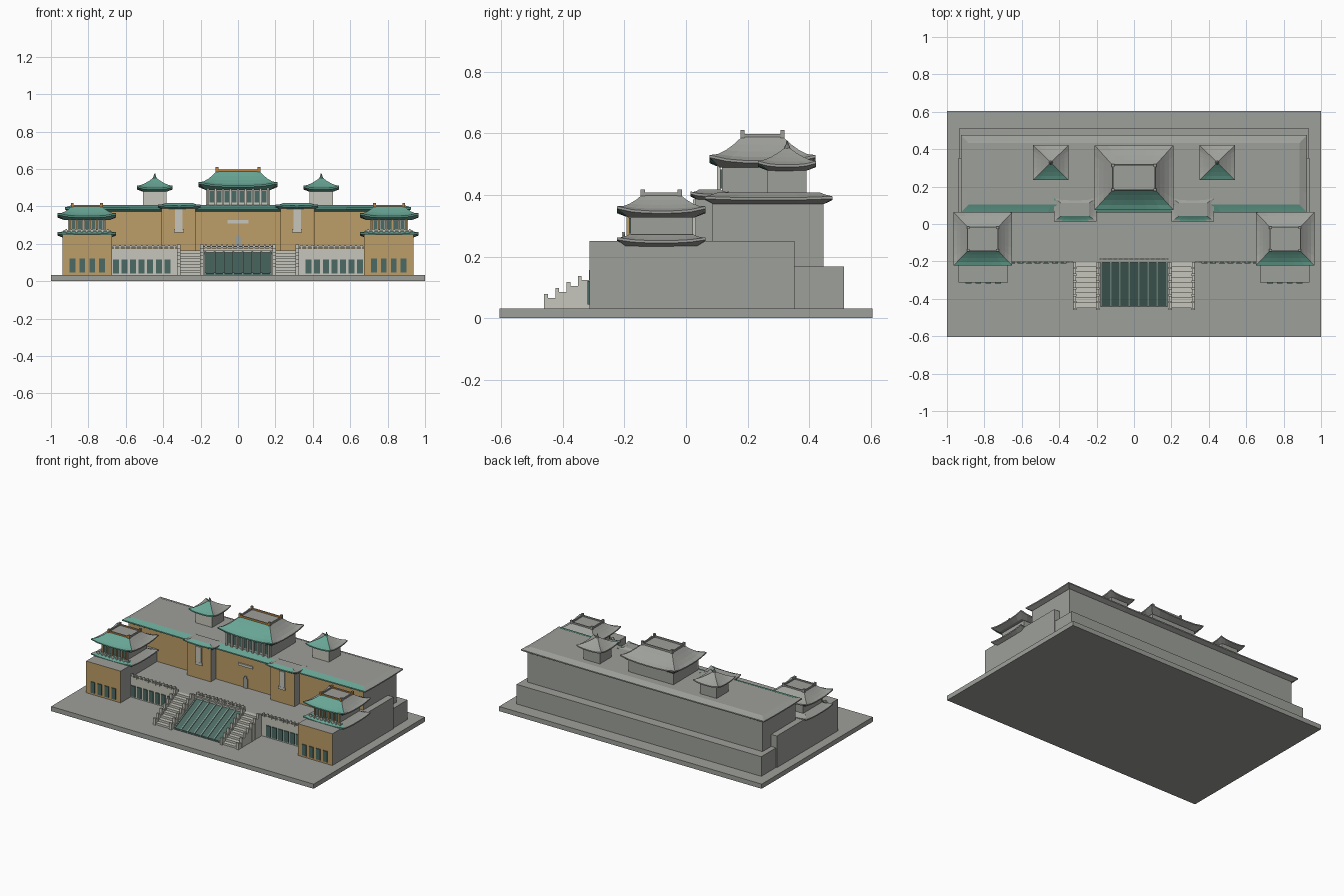
import bpy, bmesh, math

if "Cube" in bpy.data.objects:
    bpy.data.objects.remove(bpy.data.objects["Cube"])

def srgb(r, g, b):
    f = lambda c: (c / 255 / 12.92) if c < 11 else ((c / 255 + 0.055) / 1.055) ** 2.4
    return (f(r), f(g), f(b), 1)

def material(name, *rgb):
    m = bpy.data.materials.new(name)
    m.diffuse_color = srgb(*rgb)
    m.use_nodes = True
    m.node_tree.nodes["Principled BSDF"].inputs["Base Color"].default_value = m.diffuse_color
    return m

GREY = material("stone grey", 158, 160, 155)
LIGHT = material("pale stone", 198, 198, 188)
TAN = material("tan brick", 190, 157, 104)
GREEN = material("green tile", 104, 166, 149)
GLASS = material("dark green glass", 76, 106, 99)
ORANGE = material("orange ridge", 190, 132, 66)
BAR = material("glazing bar", 135, 160, 150)

def finish(name, bm, mat, front=None):
    """Front-facing faces take the second material."""
    bmesh.ops.recalc_face_normals(bm, faces=bm.faces)
    me = bpy.data.meshes.new(name)
    me.materials.append(mat)
    if front:
        me.materials.append(front)
        for f in bm.faces:
            n = f.normal
            f.material_index = int(n.y < -0.1 and abs(n.y) >= abs(n.x))
    bm.to_mesh(me)
    bm.free()
    ob = bpy.data.objects.new(name, me)
    bpy.context.collection.objects.link(ob)
    return ob

def boxes(name, items, mat, front=None):
    """Each item is x0, x1, y0, y1, z0, z1."""
    bm = bmesh.new()
    for x0, x1, y0, y1, z0, z1 in items:
        vs = bmesh.ops.create_cube(bm, size=1)["verts"]
        for v in vs:
            v.co = ((x0 + x1) / 2 + v.co.x * (x1 - x0),
                    (y0 + y1) / 2 + v.co.y * (y1 - y0),
                    (z0 + z1) / 2 + v.co.z * (z1 - z0))
    return finish(name, bm, mat, front)

def prism(name, x0, x1, profile, mat, front=None):
    """Extrude a y-z profile along x."""
    bm = bmesh.new()
    a = [bm.verts.new((x0, y, z)) for y, z in profile]
    b = [bm.verts.new((x1, y, z)) for y, z in profile]
    bm.faces.new(a)
    bm.faces.new(b)
    for i in range(len(a)):
        j = (i + 1) % len(a)
        bm.faces.new((a[i], a[j], b[j], b[i]))
    return finish(name, bm, mat, front)

def roof(name, cx, cy, hx, hy, tx, ty, z0, ze, zt, lift=0.015, inset=0.035, n=6, curve=1.4):
    """Hipped roof with a concave slope and upturned corners."""
    bm = bmesh.new()
    rings = [(hx - inset, hy - inset, z0, 0), (hx, hy, ze, lift), (hx, hy, ze + 0.008, lift)]
    for k in range(1, 5):
        s = k / 4
        rings.append((hx + (tx - hx) * s, hy + (ty - hy) * s,
                      ze + 0.008 + (zt - ze - 0.008) * s ** curve, lift * (1 - s) ** 2))
    loops = []
    for rx, ry, z, up in rings:
        loop = []
        for side in range(4):
            for i in range(n):
                t = -1 + 2 * i / n
                x, y = ((t, -1), (1, t), (-t, 1), (-1, -t))[side]
                loop.append(bm.verts.new((cx + x * rx, cy + y * ry, z + up * abs(t) ** 3)))
        loops.append(loop)
    m = 4 * n
    for a, b in zip(loops, loops[1:]):
        for i in range(m):
            j = (i + 1) % m
            bm.faces.new((a[i], a[j], b[j], b[i]))
    bm.faces.new(loops[0][::-1])
    bm.faces.new(loops[-1])
    return finish(name, bm, GREY, GREEN)

def ridge(name, cx, cy, tx, ty, z, w=0.008, h=0.01, knob=0.02):
    """Raised ridge frame with a knob at each corner."""
    parts = []
    for s in (-1, 1):
        parts.append((cx - tx, cx + tx, cy + s * ty - w / 2, cy + s * ty + w / 2, z - 0.004, z + h))
        parts.append((cx + s * tx - w / 2, cx + s * tx + w / 2, cy - ty, cy + ty, z - 0.004, z + h))
        for r in (-1, 1):
            x, y = cx + s * tx, cy + r * ty
            parts.append((x - 0.007, x + 0.007, y - 0.007, y + 0.007, z - 0.004, z + knob))
    boxes(name, parts, GREY, ORANGE)

def row(x0, x1, count, width, y, z0, z1, depth=0.006):
    """Evenly spaced plates on a front wall at y."""
    p = (x1 - x0) / count
    return [(x0 + p * (i + .5) - width / 2, x0 + p * (i + .5) + width / 2,
             y - depth, y + 0.002, z0, z1) for i in range(count)]

def balustrade(name, x0, x1, y, z, h, count):
    posts = row(x0, x1, count, 0.009, y, z, z + h, 0.008)
    rails = [(x0, x1, y - 0.005, y, z, z + h * 0.3), (x0, x1, y - 0.005, y, z + h * 0.55, z + h * 0.8)]
    boxes(name, posts + rails, LIGHT)

# Ground slab, rear block, main hall and terrace
boxes("ground_slab", [(-1, 1, -0.605, 0.605, 0, 0.032)], GREY)
boxes("rear_block", [(-0.932, 0.932, 0.2, 0.512, 0.03, 0.167)], GREY)
boxes("main_hall", [(-0.895, 0.895, 0.085, 0.446, 0.03, 0.38)], GREY, TAN)
roof("main_hall_roof", 0, 0.268, 0.925, 0.207, 0.885, 0.165, 0.37, 0.383, 0.408,
     lift=0.004, inset=0.028, n=4, curve=1)
boxes("terrace", [(-0.68, 0.68, -0.205, 0.1, 0.03, 0.165)], GREY, LIGHT)
balustrade("terrace_center_balustrade", -0.185, 0.185, -0.185, 0.165, 0.03, 13)

# Main entrance, sign plate
boxes("entrance_plaque", [(-0.055, 0.055, 0.077, 0.086, 0.309, 0.326)], LIGHT)
boxes("entrance_door", [(-0.016, 0.016, 0.078, 0.086, 0.165, 0.23),
                        (-0.010, 0.010, 0.078, 0.086, 0.23, 0.245)], GREY)

# Central pavilion
boxes("central_pavilion", [(-0.17, 0.17, 0.116, 0.38, 0.4, 0.5)], GREY, LIGHT)
boxes("central_windows", row(-0.16, 0.16, 8, 0.025, 0.116, 0.42, 0.482, 0.004), GLASS)
boxes("central_columns", [(x - 0.006, x + 0.006, 0.1, 0.112, 0.4, 0.497)
                          for x in [-0.16 + 0.04 * i for i in range(9)]], LIGHT)
roof("central_roof", 0, 0.248, 0.21, 0.172, 0.115, 0.067, 0.488, 0.503, 0.588, lift=0.018)
ridge("central_ridge", 0, 0.248, 0.112, 0.065, 0.588, knob=0.022)

# Sloped glass canopy between the stairs
prism("canopy", -0.18, 0.18, [(-0.44, 0.03), (-0.44, 0.042), (-0.2, 0.155), (-0.2, 0.03)], GREY, GLASS)
for i in range(8):
    x = -0.175 + 0.05 * i
    prism("canopy_bar", x - 0.004, x + 0.004,
          [(-0.443, 0.035), (-0.443, 0.046), (-0.2, 0.161), (-0.2, 0.15)], BAR)

for s, side in ((-1, "left"), (1, "right")):
    def mx(a, b):
        return (a, b) if s > 0 else (-b, -a)

    # Stairs with stepped side walls
    steps, cheeks = [], []
    for i in range(9):
        y = -0.45 + i * 0.0275
        steps.append((*mx(0.195, 0.315), y, -0.2, 0.03 + 0.015 * i, 0.045 + 0.015 * i))
    for i in range(7):
        y, z = -0.46 + i * 0.0365, 0.066 + i * 0.0195
        for a in (0.186, 0.31):
            cheeks.append((*mx(a, a + 0.014), y, y + 0.0365, 0.03, z))
            cheeks.append((*mx(a - 0.002, a + 0.016), y, y + 0.012, 0.03, z + 0.012))
    boxes(side + "_stairs", steps, LIGHT)
    boxes(side + "_stair_walls", cheeks, LIGHT)

    # Terrace windows and balustrade
    a, b = mx(0.355, 0.675)
    boxes(side + "_terrace_windows", row(a, b, 7, 0.032, -0.205, 0.04, 0.115), GLASS)
    a, b = mx(0.325, 0.675)
    balustrade(side + "_terrace_balustrade", a, b, -0.2, 0.165, 0.028, 12)

    # Pylon beside the entrance
    boxes(side + "_pylon", [(*mx(0.228, 0.41), 0.03, 0.13, 0.16, 0.392)], GREY, TAN)
    roof(side + "_pylon_roof", s * 0.315, 0.077, 0.114, 0.063, 0.075, 0.035, 0.382, 0.395, 0.417,
         lift=0.008, inset=0.025)
    boxes(side + "_pylon_panel", [(*mx(0.296, 0.338), 0.022, 0.031, 0.275, 0.385),
                                  (*mx(0.290, 0.342), 0.021, 0.031, 0.26, 0.278)], LIGHT)

    # Small square pavilion on the hall roof
    cx, cy = s * 0.445, 0.328
    boxes(side + "_small_pavilion", [(cx - 0.063, cx + 0.063, cy - 0.063, cy + 0.063, 0.4, 0.49)], GREY, LIGHT)
    roof(side + "_small_roof", cx, cy, 0.095, 0.094, 0.008, 0.008, 0.477, 0.49, 0.552, lift=0.012, curve=1.25)
    bm = bmesh.new()
    for z, r, h in ((0.557, 0.011, 0.014), (0.567, 0.005, 0.016)):
        vs = bmesh.ops.create_cone(bm, cap_ends=True, segments=8, radius1=r, radius2=r * 0.5, depth=h)["verts"]
        bmesh.ops.translate(bm, verts=vs, vec=(cx, cy, z))
    finish(side + "_small_finial", bm, GREY, GREEN)

    # Wing block with windows
    boxes(side + "_wing", [(*mx(0.675, 0.938), -0.313, 0.352, 0.03, 0.25)], GREY, TAN)
    a, b = mx(0.7, 0.912)
    boxes(side + "_wing_windows", row(a, b, 4, 0.031, -0.313, 0.045, 0.12), GLASS)

    # Two-tier wing tower
    cx, cy = s * 0.808, -0.08
    roof(side + "_wing_lower_roof", cx, cy, 0.157, 0.143, 0.115, 0.103, 0.232, 0.244, 0.272,
         lift=0.01, inset=0.03, curve=1.1)
    boxes(side + "_wing_tower", [(cx - 0.1, cx + 0.1, -0.18, 0.023, 0.25, 0.34)], GREY, LIGHT)
    boxes(side + "_wing_tower_windows", row(cx - 0.09, cx + 0.09, 5, 0.022, -0.18, 0.275, 0.325, 0.004), GLASS)
    boxes(side + "_wing_columns", [(x - 0.005, x + 0.005, -0.193, -0.183, 0.26, 0.335)
                                   for x in [cx - 0.09 + 0.036 * i for i in range(6)]], TAN)
    balustrade(side + "_wing_balustrade", cx - 0.125, cx + 0.125, -0.2, 0.25, 0.03, 9)
    roof(side + "_wing_roof", cx, cy, 0.157, 0.143, 0.08, 0.062, 0.327, 0.34, 0.4)
    ridge(side + "_wing_ridge", cx, cy, 0.078, 0.06, 0.4, h=0.008, knob=0.018)
